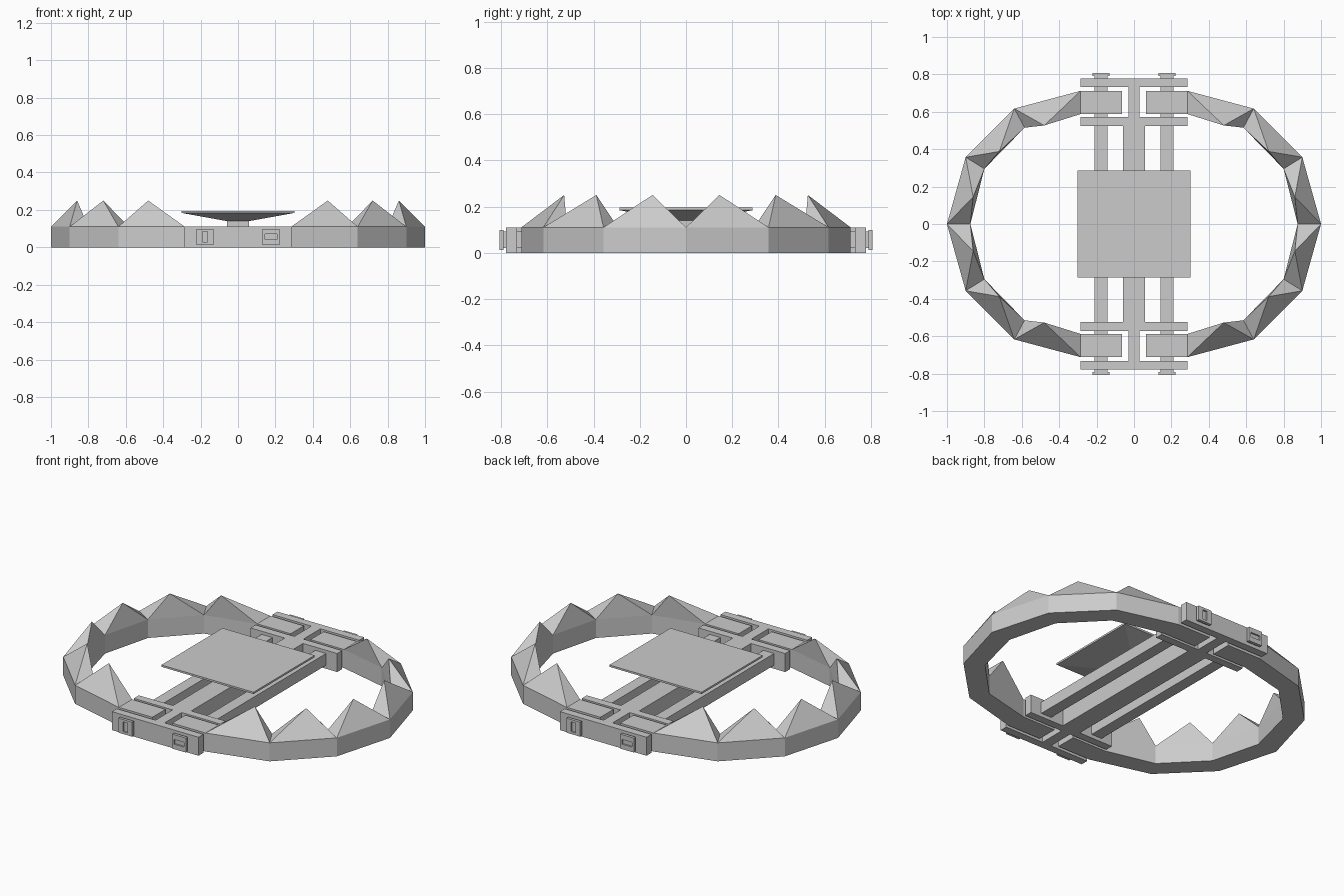
import bpy, bmesh

if "Cube" in bpy.data.objects:
    bpy.data.objects.remove(bpy.data.objects["Cube"])


def new_object(name, bm):
    bmesh.ops.recalc_face_normals(bm, faces=bm.faces)
    mesh = bpy.data.meshes.new(name)
    bm.to_mesh(mesh)
    bm.free()
    ob = bpy.data.objects.new(name, mesh)
    bpy.context.collection.objects.link(ob)
    return ob


def box(name, x0, x1, y0, y1, z0, z1):
    bm = bmesh.new()
    bmesh.ops.create_cube(bm, size=1)
    for v in bm.verts:
        v.co = (x1 if v.co.x > 0 else x0, y1 if v.co.y > 0 else y0, z1 if v.co.z > 0 else z0)
    return new_object(name, bm)


H = 0.11  # height of the frame and jaws

# Toothed jaws: half profile (outer point, inner point) mirrored in y
half = [((0.065, 0.712), (0.065, 0.588)), ((0.285, 0.712), (0.285, 0.588)),
        ((0.64, 0.617), (0.585, 0.515)), ((0.90, 0.357), (0.80, 0.295))]
stations = half + [((1.0, 0), (0.875, 0))]
stations += [((o[0], -o[1]), (i[0], -i[1])) for o, i in reversed(half)]
tips = [(0.48, 0.527), (0.72, 0.388), (0.86, 0.145)]
tips += [(x, -y) for x, y in reversed(tips)]


def jaw(name, s):
    bm = bmesh.new()
    rings = []
    for o, i in stations:
        rings.append([bm.verts.new((s * p[0], p[1], z))
                      for p, z in ((o, 0), (o, H), (i, H), (i, 0))])
    for k, (a, b) in enumerate(zip(rings, rings[1:])):
        for j in (0, 2, 3):
            n = (j + 1) % 4
            bm.faces.new((a[j], a[n], b[n], b[j]))
        top = [a[1], a[2], b[2], b[1]]
        if 1 <= k <= 6:  # a pyramid tooth on each curved segment
            x, y = tips[k - 1]
            tip = bm.verts.new((s * x, y, 0.25))
            for j in range(4):
                bm.faces.new((top[j], top[(j + 1) % 4], tip))
        else:
            bm.faces.new(top)
    bm.faces.new(rings[0])
    bm.faces.new(rings[-1])
    new_object(name, bm)


jaw("jaw_right", 1)
jaw("jaw_left", -1)

# Spine and the hinge brackets at both ends
box("spine", -0.06, 0.06, -0.53, 0.53, 0, H)
for s, end in ((-1, "front"), (1, "back")):
    box(end + "_inner_bracket", -0.285, 0.285, *sorted((s * 0.525, s * 0.572)), 0, H)
    box(end + "_bracket_web", -0.03, 0.03, *sorted((s * 0.572, s * 0.732)), 0, H)
    box(end + "_outer_bracket", -0.285, 0.285, *sorted((s * 0.732, s * 0.778)), 0, H)


# Bolt head with a recessed slot in its outer face
def bolt_head(name, cx, s, w, h):
    bm = bmesh.new()
    cz = 0.056
    loops = []
    for hw, hh, y in ((0.045, 0.043, 0.79), (0.045, 0.043, 0.807),
                      (w, h, 0.807), (w, h, 0.797)):
        loops.append([bm.verts.new((cx + a * hw, s * y, cz + b * hh))
                      for a, b in ((-1, -1), (1, -1), (1, 1), (-1, 1))])
    for a, b in zip(loops, loops[1:]):
        for j in range(4):
            n = (j + 1) % 4
            bm.faces.new((a[j], a[n], b[n], b[j]))
    bm.faces.new(loops[0])
    bm.faces.new(loops[-1])
    new_object(name, bm)


# Hinge rods running the full length
for cx, side in ((-0.177, "left"), (0.177, "right")):
    box(side + "_rod", cx - 0.035, cx + 0.035, -0.792, 0.792, 0.021, 0.091)
    for s, end in ((-1, "front"), (1, "back")):
        upright = cx * s > 0
        w, h = (0.014, 0.029) if upright else (0.032, 0.014)
        bolt_head(f"{side}_{end}_bolt_head", cx, s, w, h)

# Trigger plate: post, flared underside and thin flat top
box("plate_post", -0.06, 0.06, -0.06, 0.06, H - 0.01, 0.142)
bm = bmesh.new()
loops = [[bm.verts.new((a * w, b * d, z)) for a, b in ((-1, -1), (1, -1), (1, 1), (-1, 1))]
         for w, d, z in ((0.06, 0.06, 0.14), (0.303, 0.287, 0.184), (0.303, 0.287, 0.195))]
for a, b in zip(loops, loops[1:]):
    for j in range(4):
        n = (j + 1) % 4
        bm.faces.new((a[j], a[n], b[n], b[j]))
bm.faces.new(loops[0])
bm.faces.new(loops[-1])
new_object("trigger_plate", bm)
